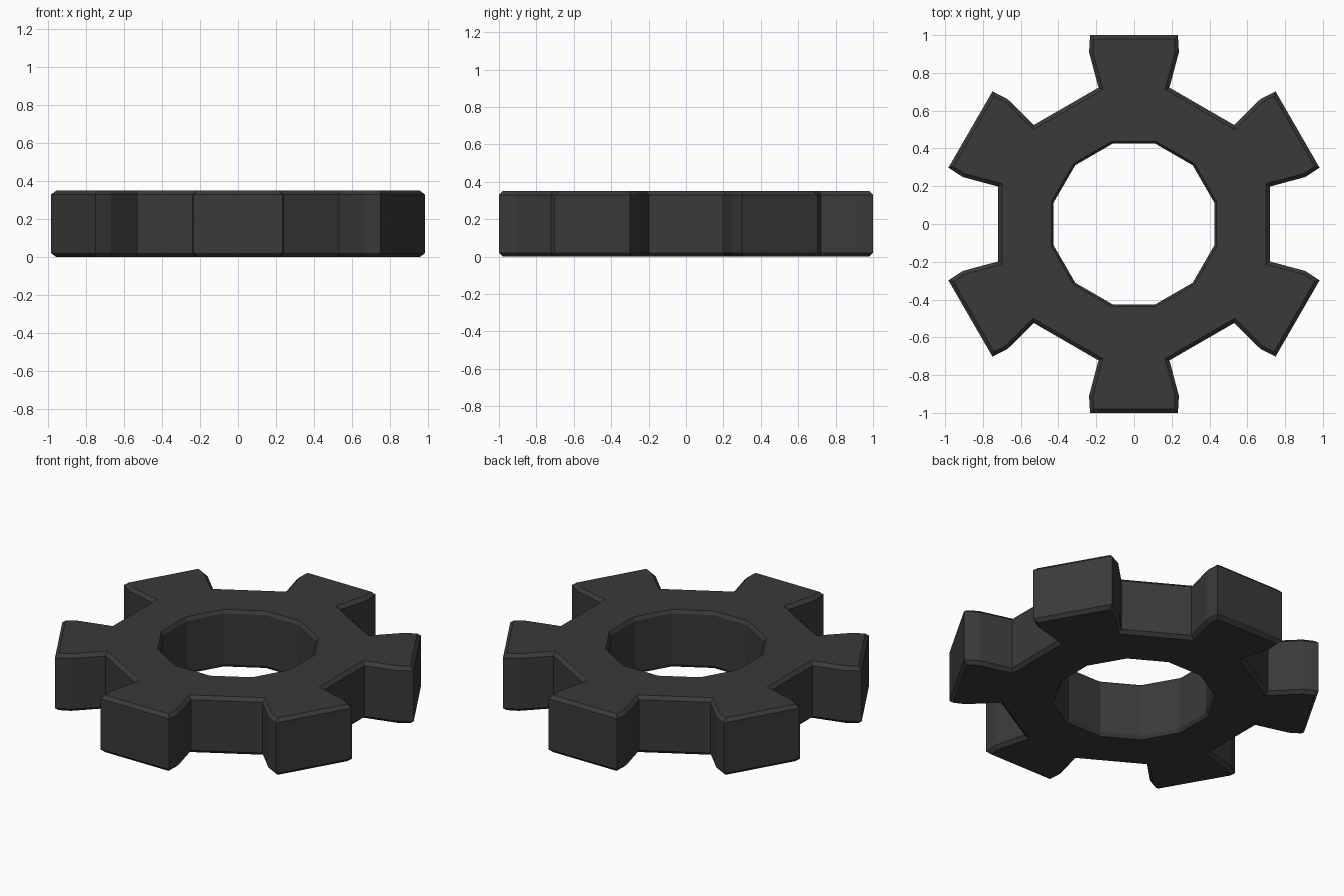
import bpy, bmesh, math
from mathutils import Vector

if "Cube" in bpy.data.objects:
    bpy.data.objects.remove(bpy.data.objects["Cube"])

HEIGHT, TEETH = 0.35, 6
HOLE_R = 0.44

mat = bpy.data.materials.new("dark grey")
mat.diffuse_color = (0.042, 0.042, 0.042, 1)
mat.use_nodes = True
mat.node_tree.nodes["Principled BSDF"].inputs["Base Color"].default_value = mat.diffuse_color


def polar_copy(points):
    """Repeat points (drawn around the +y axis) counter-clockwise for each tooth."""
    out = []
    for k in range(TEETH):
        a = k * math.tau / TEETH
        for x, y in points:
            out.append(Vector((x * math.cos(a) - y * math.sin(a),
                               x * math.sin(a) + y * math.cos(a))))
    return out


def offset(poly, d):
    """Mitred offset of a counter-clockwise outline; positive d moves inwards."""
    out = []
    for i, p in enumerate(poly):
        e1 = (p - poly[i - 1]).normalized()
        e2 = (poly[(i + 1) % len(poly)] - p).normalized()
        n1, n2 = Vector((-e1.y, e1.x)), Vector((-e2.y, e2.x))
        out.append(p + (n1 + n2) * d / (1 + n1.dot(n2)))
    return out


# Tooth half profile, mirrored; twelve-sided hole with two corners per tooth
half = [(0.188, 0.722), (0.238, 0.91), (0.233, 1.0)]
outer = polar_copy(half + [(-x, y) for x, y in reversed(half)])
s = math.radians(15)
inner = polar_copy([(HOLE_R * math.sin(s), HOLE_R * math.cos(s)),
                    (-HOLE_R * math.sin(s), HOLE_R * math.cos(s))])

bm = bmesh.new()


def wall(poly, d, c):
    """Side wall with chamfered rims (d = sideways, c = vertical)."""
    small = offset(poly, d)
    rings = [[bm.verts.new((p.x, p.y, z)) for p in pts] for pts, z in
             ((small, 0), (poly, c), (poly, HEIGHT - c), (small, HEIGHT))]
    n = len(poly)
    for a, b in zip(rings, rings[1:]):
        for i in range(n):
            j = (i + 1) % n
            bm.faces.new((a[i], a[j], b[j], b[i]))
    return rings[0], rings[-1]


outer_rims = wall(outer, 0.02, 0.02)
inner_rims = wall(inner, -0.013, 0.02)

# Top and bottom faces: one per tooth and one per gap
for o, h in zip(outer_rims, inner_rims):
    for k in range(TEETH):
        n = (k + 1) % TEETH
        bm.faces.new(o[6 * k:6 * k + 6] + [h[2 * k + 1], h[2 * k]])
        bm.faces.new((o[6 * k + 5], o[6 * n], h[2 * n], h[2 * k + 1]))

bmesh.ops.recalc_face_normals(bm, faces=bm.faces[:])
mesh = bpy.data.meshes.new("gear_wheel")
bm.to_mesh(mesh)
bm.free()
mesh.materials.append(mat)
bpy.context.collection.objects.link(bpy.data.objects.new("gear_wheel", mesh))
